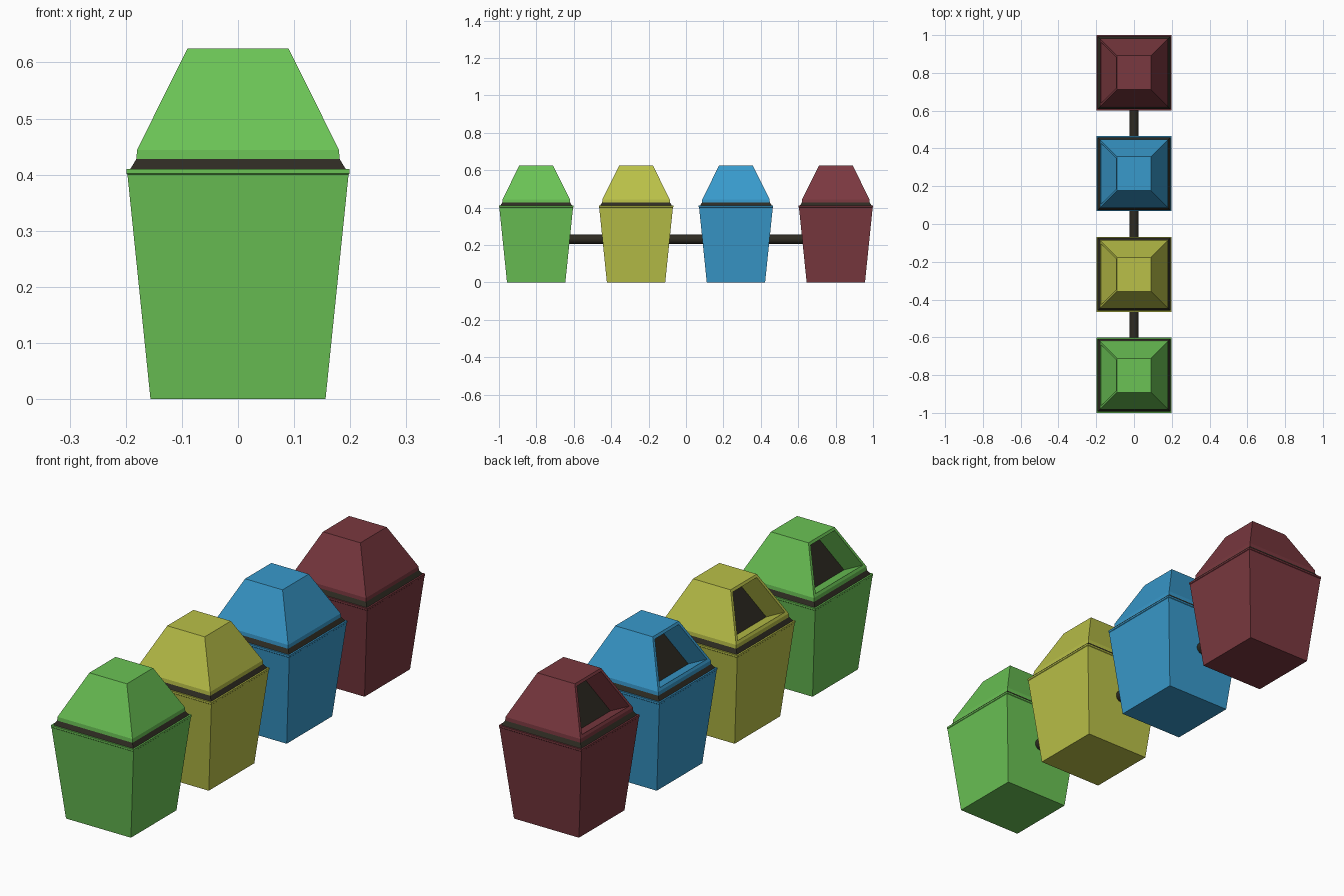
import bpy, bmesh, math

cube = bpy.data.objects.get("Cube")
if cube:
    bpy.data.objects.remove(cube, do_unlink=True)


def material(name, color):
    m = bpy.data.materials.new(name)
    m.use_nodes = True
    m.diffuse_color = (*color, 1)
    bsdf = m.node_tree.nodes["Principled BSDF"]
    bsdf.inputs["Base Color"].default_value = (*color, 1)
    bsdf.inputs["Roughness"].default_value = 0.7
    return m


def square_loft(rings, cap_bottom=False, cap_top=False):
    """Stack of square rings, each given as (half width, height)."""
    bm = bmesh.new()
    corners = [(-1, -1), (1, -1), (1, 1), (-1, 1)]
    loops = [[bm.verts.new((x * h, y * h, z)) for x, y in corners] for h, z in rings]
    for low, high in zip(loops, loops[1:]):
        for i in range(4):
            j = (i + 1) % 4
            bm.faces.new((low[i], low[j], high[j], high[i]))
    if cap_bottom:
        bm.faces.new(loops[0][::-1])
    if cap_top:
        bm.faces.new(loops[-1])
    bm.normal_update()
    return bm


def add_object(name, bm, mats, y=0):
    mesh = bpy.data.meshes.new(name)
    bm.to_mesh(mesh)
    bm.free()
    for m in mats:
        mesh.materials.append(m)
    obj = bpy.data.objects.new(name, mesh)
    obj.location.y = y
    bpy.context.collection.objects.link(obj)
    return obj


dark = material("dark brown", (0.027, 0.024, 0.016))
colors = {
    "green": (0.145, 0.54, 0.09),
    "yellow": (0.49, 0.53, 0.065),
    "blue": (0.04, 0.32, 0.60),
    "maroon": (0.195, 0.04, 0.05),
}


def build_bin(color_name, y):
    paint = material(color_name, colors[color_name])

    # Tapered body with a thin rim
    body = square_loft([(0.156, 0), (0.197, 0.40), (0.199, 0.402),
                        (0.199, 0.41), (0.192, 0.41)], cap_bottom=True)
    add_object(color_name + "_body", body, [paint], y)

    # Dark seal between body and lid
    add_object(color_name + "_seal", square_loft([(0.192, 0.41), (0.181, 0.428)]), [dark], y)

    # Lid with a recessed opening on the -x slope
    lid = square_loft([(0.181, 0.428), (0.18, 0.444), (0.09, 0.625)], cap_top=True)
    slope = [f for f in lid.faces if f.normal.x < -0.5 and f.normal.z > 0.3]
    bmesh.ops.inset_individual(lid, faces=slope, thickness=0.012, use_even_offset=True)
    bmesh.ops.inset_individual(lid, faces=slope, thickness=0, depth=-0.1)
    for f in slope:
        f.material_index = 1
    add_object(color_name + "_lid", lid, [paint, dark], y)


# Row of four bins
for i, color_name in enumerate(colors):
    build_bin(color_name, (i - 1.5) * 0.534)

# Rod joining the bins
bpy.ops.mesh.primitive_cylinder_add(vertices=16, radius=0.025, depth=1.6,
                                    location=(0, 0, 0.23), rotation=(math.pi / 2, 0, 0))
rod = bpy.context.object
rod.name = "connecting_rod"
rod.data.materials.append(dark)
bpy.ops.object.shade_smooth_by_angle()
